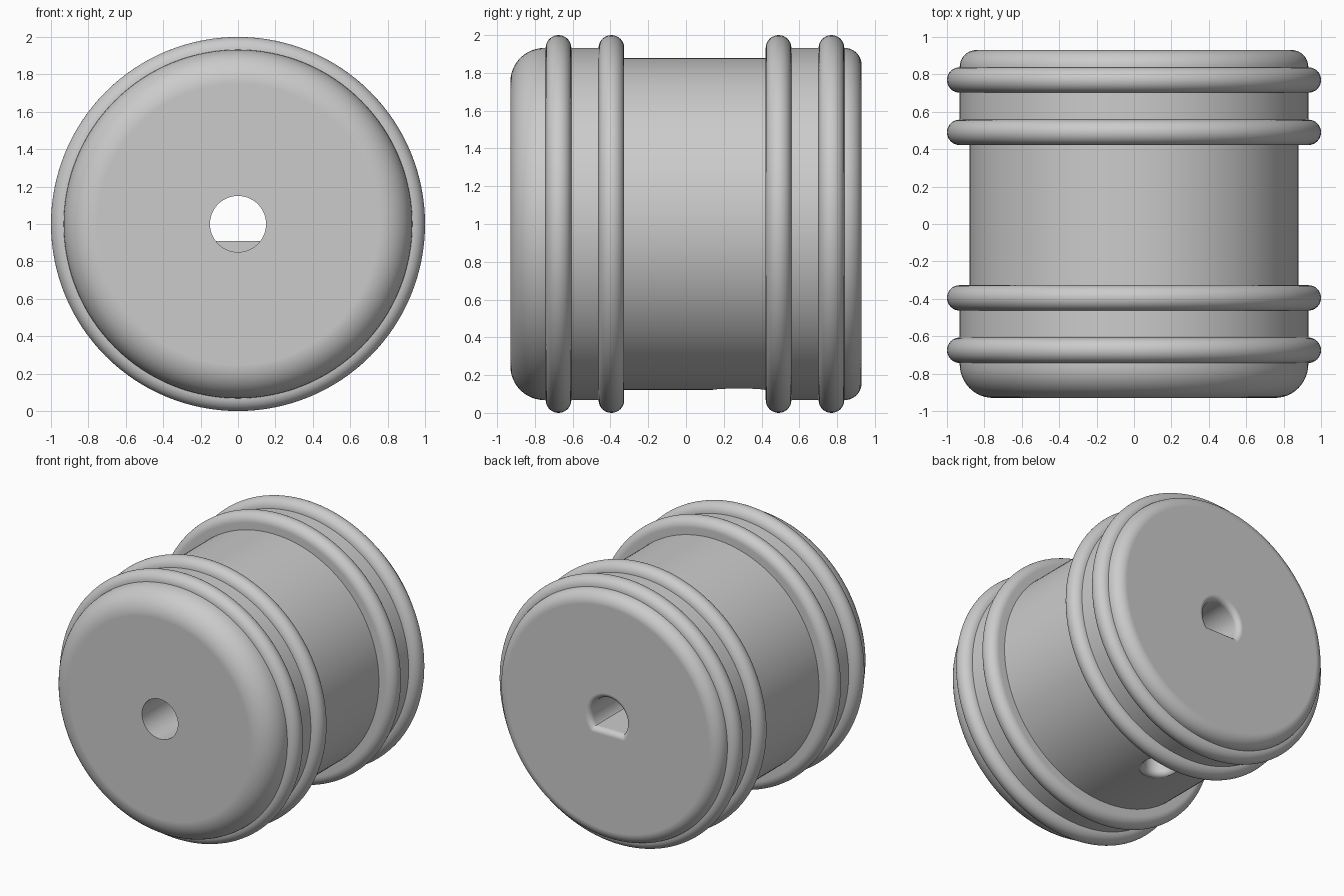
import bpy, bmesh
from math import sin, cos, pi, radians
from mathutils import Matrix

cube = bpy.data.objects.get("Cube")
if cube:
    bpy.data.objects.remove(cube, do_unlink=True)

grey = bpy.data.materials.new("plain_grey")
grey.use_nodes = True
grey.diffuse_color = (0.6, 0.6, 0.6, 1)
grey.node_tree.nodes["Principled BSDF"].inputs["Base Color"].default_value = (0.6, 0.6, 0.6, 1)


def loft(name, sections, segments, matrix):
    """Join sections (y, radius, flat) along y; the flat cuts off the lower side."""
    bm = bmesh.new()
    rows = []
    for y, r, flat in sections:
        angles = [2 * pi * i / segments for i in range(segments)]
        rows.append([bm.verts.new((r * cos(a), y, max(r * sin(a), -flat))) for a in angles])
    for a, b in zip(rows, rows[1:]):
        for i in range(segments):
            j = (i + 1) % segments
            bm.faces.new((a[i], a[j], b[j], b[i]))
    bm.faces.new(rows[0])
    bm.faces.new(rows[-1])
    bmesh.ops.remove_doubles(bm, verts=bm.verts, dist=0.00001)
    bmesh.ops.recalc_face_normals(bm, faces=bm.faces)
    bm.transform(matrix)
    mesh = bpy.data.meshes.new(name)
    bm.to_mesh(mesh)
    bm.free()
    mesh.materials.append(grey)
    obj = bpy.data.objects.new(name, mesh)
    bpy.context.collection.objects.link(obj)
    return obj


def arc(cy, cr, radius, start, end, steps):
    """Profile arc; angle 0 points to +y and 90 degrees points outward."""
    angles = [radians(start + (end - start) * i / steps) for i in range(steps + 1)]
    return [(cy + radius * cos(a), cr + radius * sin(a)) for a in angles]


# Knob body: rounded front, two pairs of ribs, a narrower waist
LENGTH, OUTER, WAIST, RIB = 0.93, 0.932, 0.88, 0.068


def rib(y):
    return arc(y, OUTER, RIB, 180, 0, 16)


profile = arc(-LENGTH + 0.18, OUTER - 0.18, 0.18, 180, 90, 12)
profile += rib(-0.675) + rib(-0.395)
profile += [(-0.395 + RIB, WAIST), (0.49 - RIB, WAIST)]
profile += rib(0.49) + rib(0.77)
profile += arc(LENGTH - 0.09, OUTER - 0.09, 0.09, 90, 0, 10)
centre = Matrix.Translation((0, 0, 1))
body = loft("knob_body", [(y, r, r) for y, r in profile], 128, centre)


def flare(end, r, flat, size):
    """Opening that widens in a quarter round up to the given end."""
    rows = []
    for i in range(9):
        a = i / 8 * pi / 2
        grow = size * (1 - cos(a))
        rows.append((end - size + size * sin(a), r + grow, flat + grow))
    return rows + [(end + 0.1, r + size, flat + size)]


# Shaft bore: round from the front, flat-sided towards the back
bore = [(-1.1, 0.15, 1), (0, 0.15, 1), (0, 0.15, 0.09)] + flare(LENGTH, 0.15, 0.09, 0.04)
bore_cutter = loft("shaft_bore_cutter", bore, 96, centre)

# Set screw hole from the underside of the waist
screw_place = Matrix.Translation((0, 0.28, 1)) @ Matrix.Rotation(-pi / 2, 4, "X")
screw = [(0.02, 0.11, 1)] + flare(WAIST - 0.005, 0.11, 1, 0.04)
screw_cutter = loft("screw_hole_cutter", screw, 48, screw_place)

bpy.ops.object.select_all(action="DESELECT")
bpy.context.view_layer.objects.active = body
body.select_set(True)
for cutter in (bore_cutter, screw_cutter):
    cutter.hide_render = True
    mod = body.modifiers.new("hole", "BOOLEAN")
    mod.operation = "DIFFERENCE"
    mod.solver = "EXACT"
    mod.object = cutter
    bpy.ops.object.modifier_apply(modifier=mod.name)
    bpy.data.objects.remove(cutter, do_unlink=True)

# Smooth shading with crisp rib seams and flat end faces
bpy.ops.object.shade_smooth_by_angle(angle=radians(30))
weighted = body.modifiers.new("even_shading", "WEIGHTED_NORMAL")
weighted.keep_sharp = True
